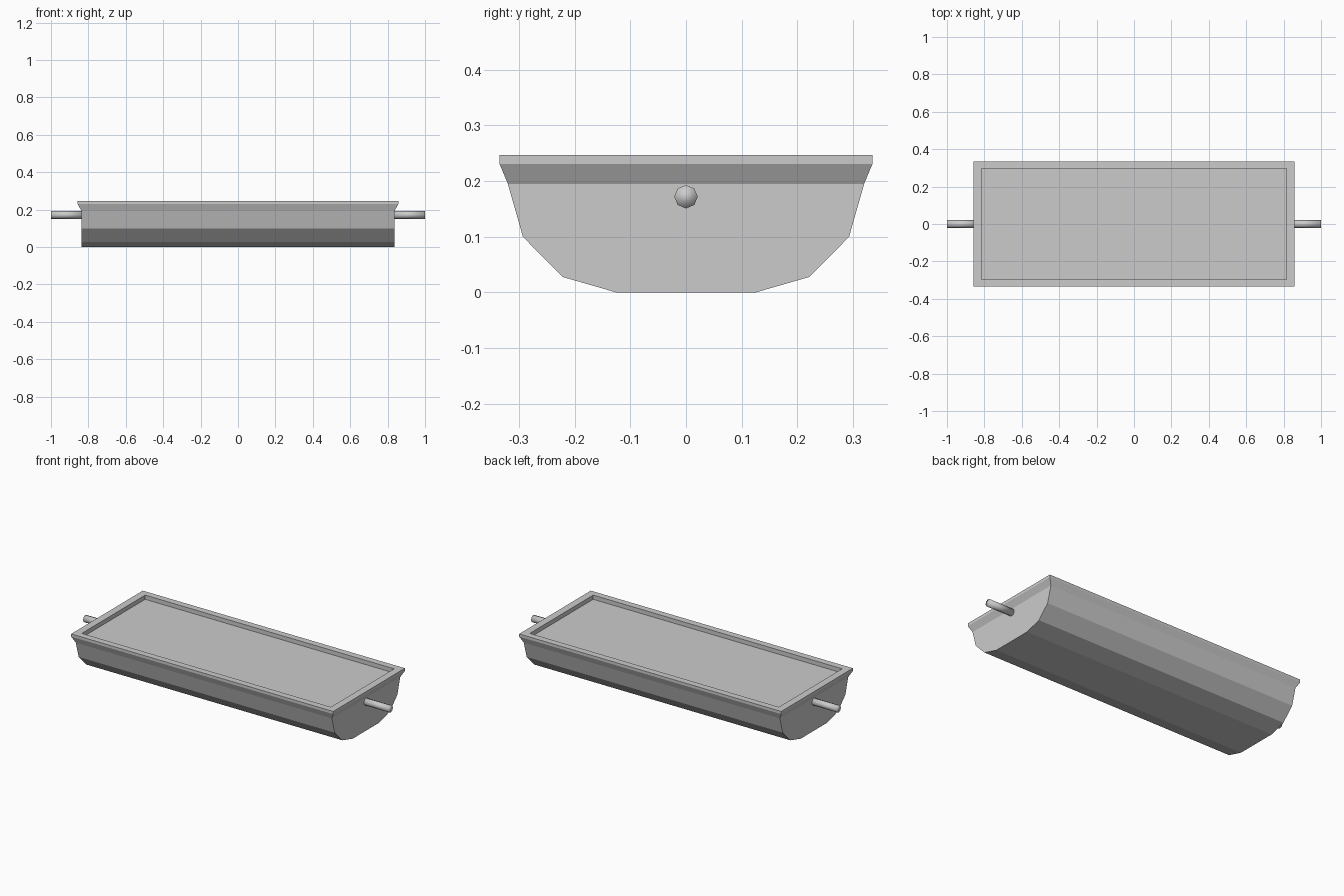
import bpy, bmesh, math
from mathutils import Matrix

if "Cube" in bpy.data.objects:
    bpy.data.objects.remove(bpy.data.objects["Cube"], do_unlink=True)


def make_material(name, colour):
    mat = bpy.data.materials.new(name)
    mat.use_nodes = True
    mat.diffuse_color = colour
    mat.node_tree.nodes["Principled BSDF"].inputs["Base Color"].default_value = colour
    return mat


def make_object(name, bm, mat):
    bmesh.ops.recalc_face_normals(bm, faces=bm.faces)
    mesh = bpy.data.meshes.new(name)
    bm.to_mesh(mesh)
    bm.free()
    mesh.materials.append(mat)
    obj = bpy.data.objects.new(name, mesh)
    bpy.context.collection.objects.link(obj)
    return obj


grey = make_material("plain grey", (0.6, 0.6, 0.6, 1))

# Trough: rectangles (half length, half width, height) lofted from the base,
# out to the flared rim and down into the shallow recess
levels = [
    (0.838, 0.125, 0.0),
    (0.838, 0.222, 0.028),
    (0.838, 0.293, 0.10),
    (0.838, 0.32, 0.195),
    (0.858, 0.335, 0.231),
    (0.858, 0.335, 0.247),
    (0.815, 0.296, 0.247),
    (0.815, 0.296, 0.222),
]
bm = bmesh.new()
rings = [[bm.verts.new((sx * x, sy * y, z))
          for sx, sy in ((-1, -1), (1, -1), (1, 1), (-1, 1))]
         for x, y, z in levels]
for low, high in zip(rings, rings[1:]):
    for i in range(4):
        j = (i + 1) % 4
        bm.faces.new((low[i], low[j], high[j], high[i]))
bm.faces.new(rings[0])
bm.faces.new(rings[-1])
make_object("trough", bm, grey)

# Pivot pins: eight-sided rods at both ends
for side, label in ((1, "left"), (-1, "right")):
    bm = bmesh.new()
    place = Matrix.Translation((side * 0.915, 0, 0.172)) @ Matrix.Rotation(math.pi / 2, 4, "Y")
    bmesh.ops.create_cone(bm, cap_ends=True, segments=8, radius1=0.021,
                          radius2=0.021, depth=0.17, matrix=place)
    for face in bm.faces:
        face.smooth = True
    make_object(label + "_pivot_pin", bm, grey)
